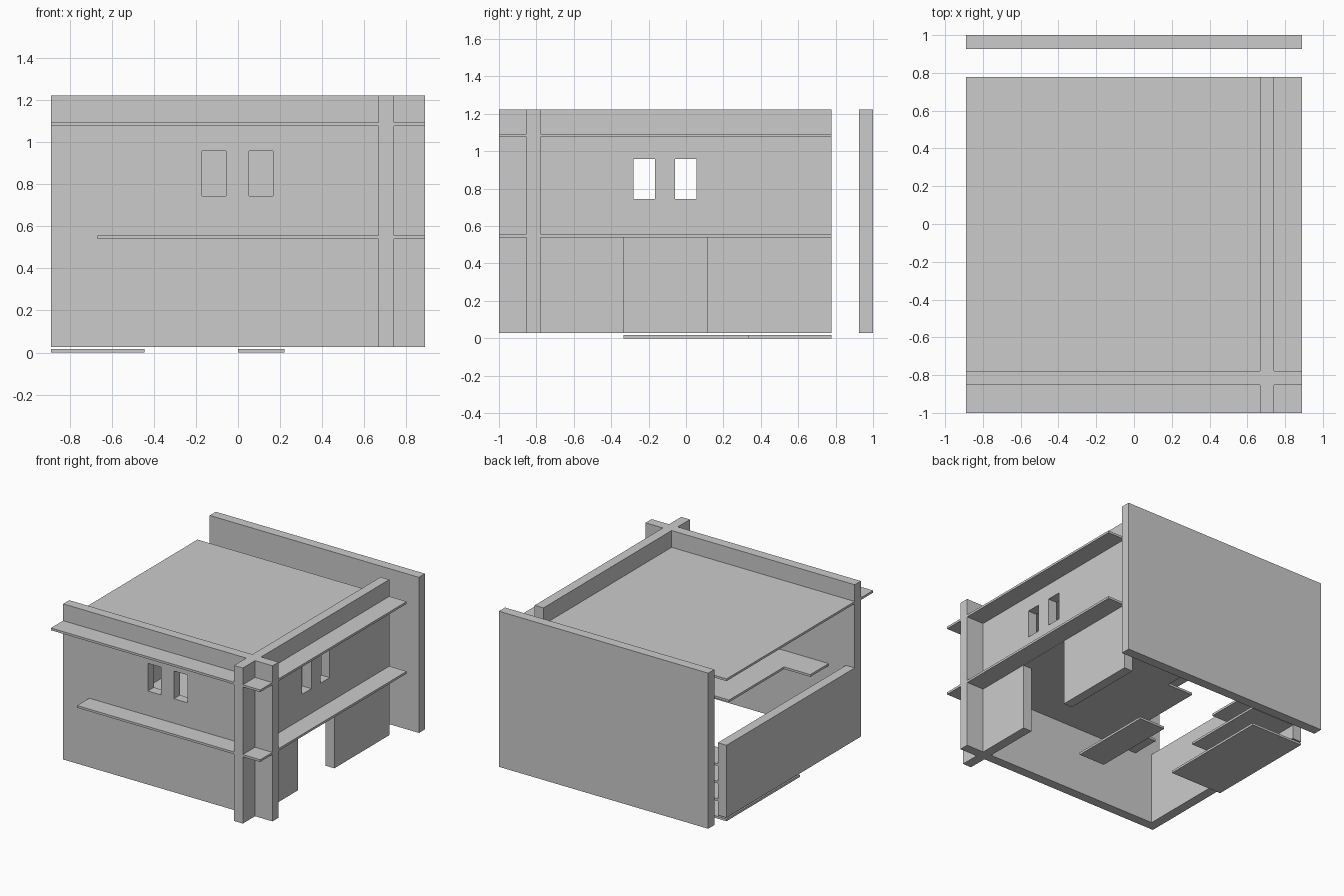
import bpy
from math import radians

if "Cube" in bpy.data.objects:
    bpy.data.objects.remove(bpy.data.objects["Cube"])

T = 0.074           # wall thickness
SLAB = 0.017        # floor, roof and tread thickness
BASE, TOP = 0.027, 1.222
W, FRONT, REAR = 0.889, -1.0, 0.778


def rect(a0, a1, b0, b1):
    return [(a0, b0), (a1, b0), (a1, b1), (a0, b1)]


def panel(name, loops, thick, loc, rot=(0, 0, 0)):
    """Flat plate from an outline, further loops are holes."""
    cu = bpy.data.curves.new(name + "_outline", 'CURVE')
    cu.dimensions = '2D'
    cu.fill_mode = 'BOTH'
    cu.extrude = thick / 2
    for pts in loops:
        sp = cu.splines.new('POLY')
        sp.points.add(len(pts) - 1)
        for p, (a, b) in zip(sp.points, pts):
            p.co = (a, b, 0, 1)
        sp.use_cyclic_u = True
    tmp = bpy.data.objects.new(name + "_tmp", cu)
    bpy.context.collection.objects.link(tmp)
    dg = bpy.context.evaluated_depsgraph_get()
    me = bpy.data.meshes.new_from_object(tmp.evaluated_get(dg))
    bpy.data.objects.remove(tmp)
    for f in me.polygons:
        f.use_smooth = False
    ob = bpy.data.objects.new(name, me)
    ob.location = loc
    ob.rotation_euler = [radians(r) for r in rot]
    bpy.context.collection.objects.link(ob)
    return ob


def slab(name, outline, z):
    return panel(name, [outline], SLAB, (0, 0, z + SLAB / 2))


FACE_Y, FACE_X = (90, 0, 0), (90, 0, 90)
WIN = (0.745, 0.958)

# Front wall with two windows
panel("front_wall", [rect(-W, W, BASE, TOP),
                     rect(-0.17, -0.056, *WIN), rect(0.052, 0.166, *WIN)],
      T, (0, -0.815, 0), FACE_Y)

# Right wall with doorway notch and two windows
right = [(FRONT, BASE), (-0.333, BASE), (-0.333, 0.538), (0.111, 0.538),
         (0.111, BASE), (REAR, BASE), (REAR, TOP), (FRONT, TOP)]
panel("right_wall", [right, rect(-0.281, -0.167, *WIN), rect(-0.059, 0.055, *WIN)],
      T, (0.704, 0, 0), FACE_X)

# Detached back wall and low left wall
panel("back_wall", [rect(-W, W, BASE, TOP)], T, (0, 1 - T / 2, 0), FACE_Y)
panel("low_left_wall", [rect(-0.778, REAR, BASE, 0.583)], T, (-W + T / 2, 0, 0), FACE_X)

# Roof, and upper floor with stairwell opening
slab("roof", rect(-W, W, FRONT, REAR), 1.076)
slab("upper_floor", [(-0.667, FRONT), (W, FRONT), (W, REAR), (-0.222, REAR),
                     (-0.222, 0.111), (-0.444, 0.111), (-0.444, -0.556),
                     (-0.667, -0.556)], 0.54)

# Stacked stair slabs, the top one a landing beside the upper floor
for i in range(4):
    left = -W if i == 0 else -W + T / 2
    inner = -0.222 if i == 3 else -0.444
    slab(f"stair_slab_{i + 1}", rect(left, inner, -0.111 + 0.222 * i, REAR), 0.135 * i)

# Low platform on the ground
slab("ground_platform", rect(0, 0.222, -0.333, 0.333), 0)
